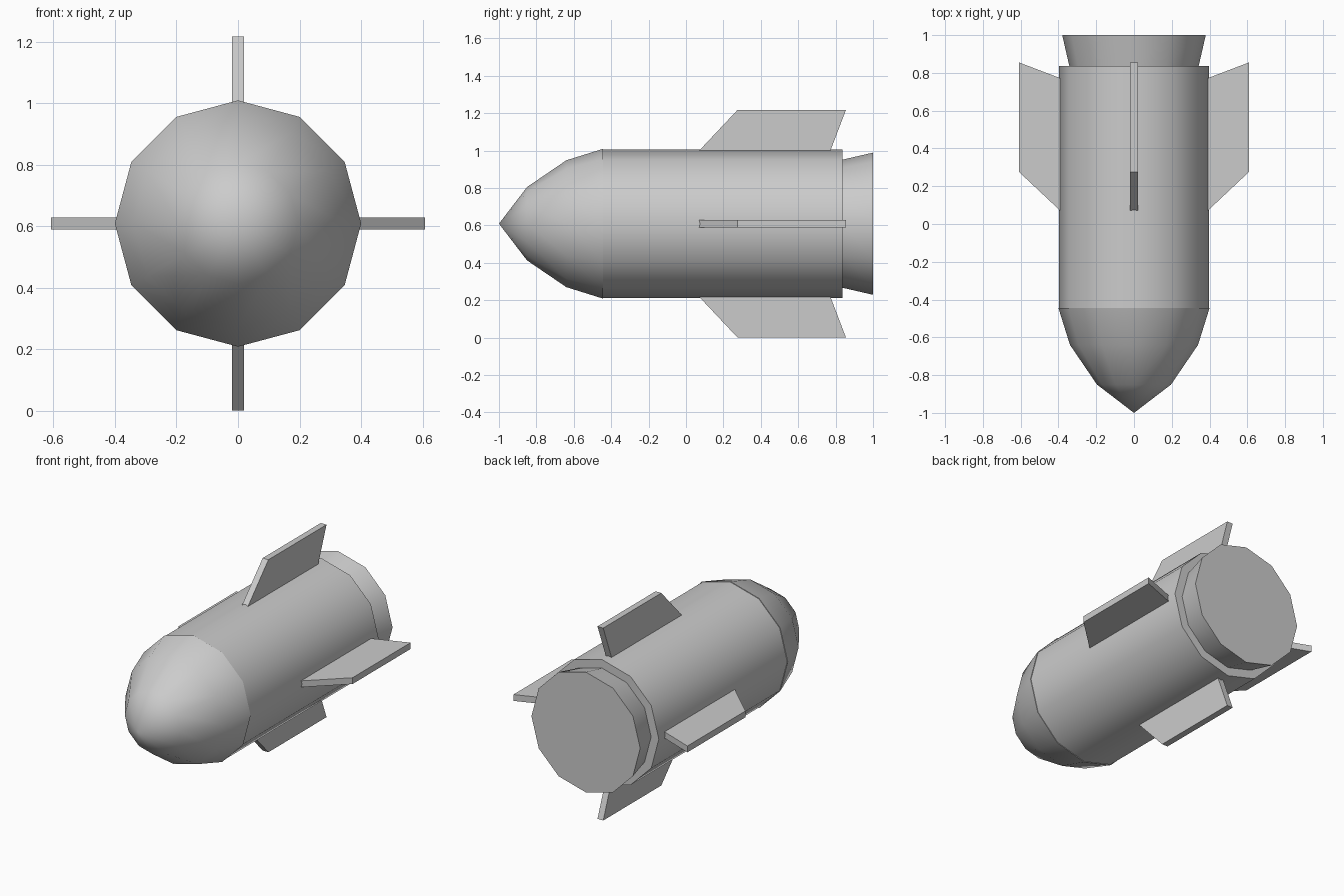
import bpy, bmesh
from math import sin, cos, pi, radians

if "Cube" in bpy.data.objects:
    bpy.data.objects.remove(bpy.data.objects["Cube"])

SIDES = 12
AXIS_Z = 0.609


def finish(name, bm, smooth):
    bmesh.ops.remove_doubles(bm, verts=bm.verts, dist=1e-5)
    bmesh.ops.recalc_face_normals(bm, faces=bm.faces)
    mesh = bpy.data.meshes.new(name)
    bm.to_mesh(mesh)
    bm.free()
    obj = bpy.data.objects.new(name, mesh)
    obj.location.z = AXIS_Z
    bpy.context.collection.objects.link(obj)
    if smooth:
        bpy.ops.object.select_all(action='DESELECT')
        obj.select_set(True)
        bpy.context.view_layer.objects.active = obj
        bpy.ops.object.shade_smooth_by_angle(angle=radians(40))
    return obj


def lathe(name, profile):
    """Spin (y, radius) points around the y axis; open ends are capped."""
    bm = bmesh.new()
    rings = []
    for y, r in profile:
        if r == 0:
            rings.append([bm.verts.new((0, y, 0))] * SIDES)
        else:
            rings.append([bm.verts.new((r * sin(2 * pi * i / SIDES), y,
                                        r * cos(2 * pi * i / SIDES)))
                          for i in range(SIDES)])
    for a, b in zip(rings, rings[1:]):
        for i in range(SIDES):
            j = (i + 1) % SIDES
            corners = list(dict.fromkeys((a[i], a[j], b[j], b[i])))
            bm.faces.new(corners)
    for ring in (rings[0], rings[-1]):
        if len(set(ring)) > 2:
            bm.faces.new(ring)
    return finish(name, bm, True)


def fin(name, angle):
    """Swept plate with (y, radius) outline, turned around the body axis."""
    outline = [(0.065, 0.385), (0.275, 0.608), (0.855, 0.608), (0.77, 0.385)]
    bm = bmesh.new()
    left = [bm.verts.new((-0.02, y, r)) for y, r in outline]
    right = [bm.verts.new((0.02, y, r)) for y, r in outline]
    bm.faces.new(left)
    bm.faces.new(right)
    for i in range(4):
        j = (i + 1) % 4
        bm.faces.new((left[i], left[j], right[j], right[i]))
    obj = finish(name, bm, False)
    obj.rotation_euler.y = angle
    return obj


# Rounded nose, straight hull and flared, capped exhaust
lathe("nose_cone", [(-1.0, 0), (-0.85, 0.196), (-0.64, 0.339), (-0.445, 0.4)])
lathe("hull", [(-0.445, 0.396), (0.837, 0.396)])
lathe("exhaust", [(0.835, 0.342), (1.0, 0.38)])

# Four fins: top, right, bottom, left
for k, side in enumerate(("top", "right", "bottom", "left")):
    fin("fin_" + side, k * pi / 2)
